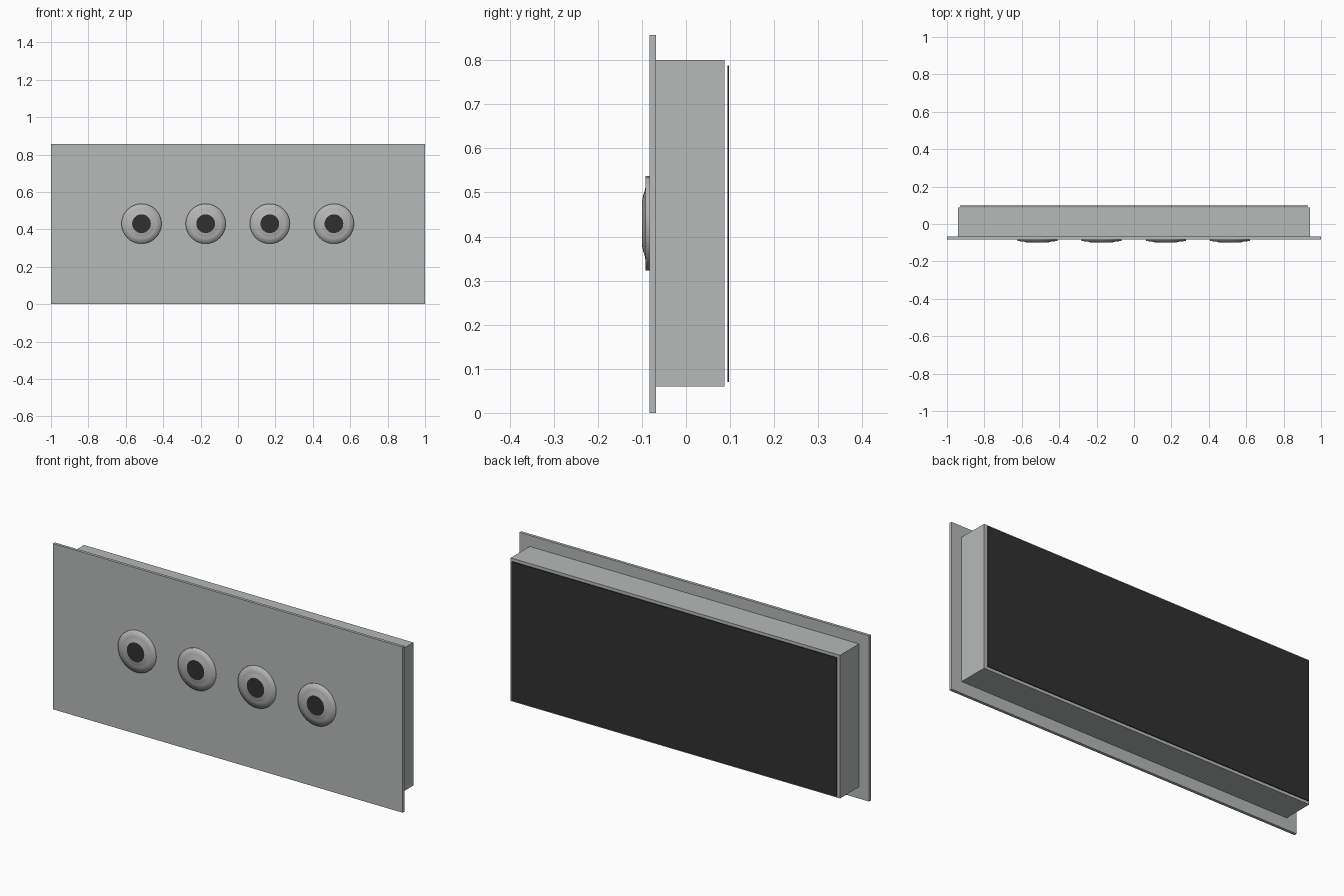
import bpy, bmesh, math

if "Cube" in bpy.data.objects:
    bpy.data.objects.remove(bpy.data.objects["Cube"])

def material(name, col):
    m = bpy.data.materials.new(name)
    m.diffuse_color = (*col, 1)
    m.use_nodes = True
    m.node_tree.nodes["Principled BSDF"].inputs["Base Color"].default_value = m.diffuse_color
    return m

GREY = material("light_grey", (0.47, 0.49, 0.48))
METAL = material("bezel_grey", (0.47, 0.46, 0.47))
DARK = material("near_black", (0.03, 0.03, 0.03))

def finish(name, bm, *mats):
    bmesh.ops.recalc_face_normals(bm, faces=bm.faces)
    me = bpy.data.meshes.new(name)
    bm.to_mesh(me)
    bm.free()
    for m in mats:
        me.materials.append(m)
    ob = bpy.data.objects.new(name, me)
    bpy.context.collection.objects.link(ob)
    return ob

def box(name, x, y0, y1, z0, z1, mat):
    bm = bmesh.new()
    bmesh.ops.create_cube(bm, size=1)
    for v in bm.verts:
        v.co.x *= 2 * x
        v.co.y = y0 if v.co.y < 0 else y1
        v.co.z = z0 if v.co.z < 0 else z1
    return finish(name, bm, mat)

# Front plate, housing and floating back pad
box("front_plate", 1.0, -0.083, -0.068, 0.0, 0.857, GREY)
box("housing", 0.942, -0.068, 0.087, 0.06, 0.80, GREY)
box("back_pad", 0.929, 0.094, 0.098, 0.07, 0.788, DARK)

# Round eyelets: (radius, y) profile turned about y, dark flat centre
PROFILE = [(0.107, -0.083), (0.107, -0.092), (0.077, -0.0925),
           (0.066, -0.0965), (0.05, -0.1)]
SIDES = 32

def eyelet(name, cx, cz):
    bm = bmesh.new()
    rings = []
    for r, y in PROFILE:
        rings.append([bm.verts.new((cx + r * math.cos(2 * math.pi * i / SIDES), y,
                                    cz + r * math.sin(2 * math.pi * i / SIDES)))
                      for i in range(SIDES)])
    for a, b in zip(rings, rings[1:]):
        for i in range(SIDES):
            j = (i + 1) % SIDES
            bm.faces.new((a[i], a[j], b[j], b[i])).smooth = True
    bm.faces.new(rings[0])
    bm.faces.new(rings[-1]).material_index = 1
    for e in bm.edges:
        if len(e.link_faces) == 2 and e.calc_face_angle(0) > math.radians(30):
            e.smooth = False
    finish(name, bm, METAL, DARK)

for n in range(4):
    eyelet(f"eyelet_{n + 1}", -0.516 + 0.343 * n, 0.43)
